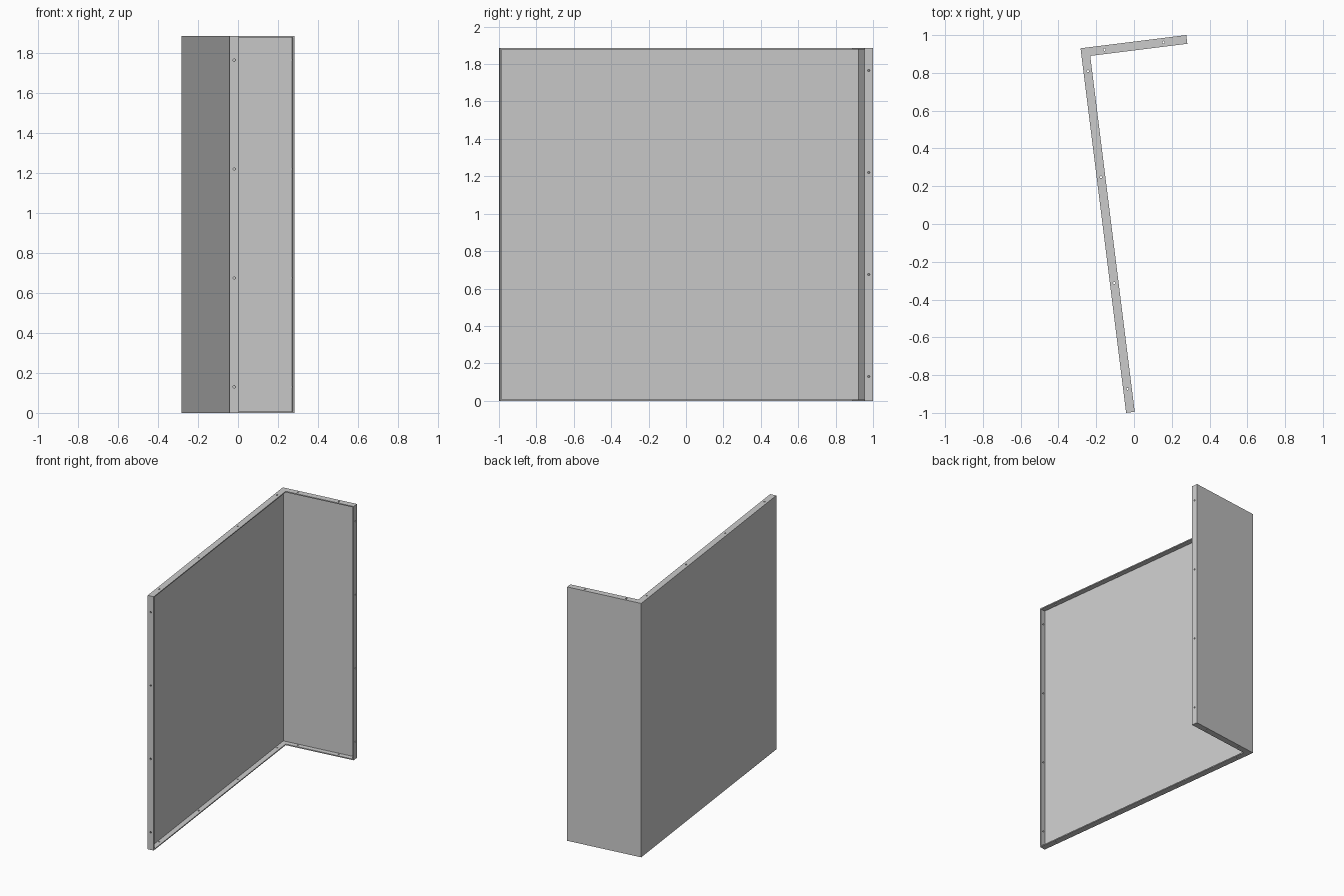
import bpy, bmesh
from math import radians
from mathutils import Matrix, Vector

if "Cube" in bpy.data.objects:
    bpy.data.objects.remove(bpy.data.objects["Cube"])

S, L, H = 0.564, 1.945, 1.885      # short leg, long leg, height
W, T = 0.046, 0.008                # flange width, sheet thickness
PLACE = Matrix.Translation((-0.283, 0.93, 0)) @ Matrix.Rotation(radians(7.125), 4, 'Z')


def finish(name, bm):
    bmesh.ops.recalc_face_normals(bm, faces=bm.faces)
    me = bpy.data.meshes.new(name)
    bm.to_mesh(me)
    bm.free()
    ob = bpy.data.objects.new(name, me)
    bpy.context.collection.objects.link(ob)
    ob.matrix_world = PLACE
    return ob


def prism(name, pts, z0, z1):
    bm = bmesh.new()
    face = bm.faces.new([bm.verts.new((x, y, z0)) for x, y in pts])
    ext = bmesh.ops.extrude_face_region(bm, geom=[face])
    verts = [v for v in ext['geom'] if isinstance(v, bmesh.types.BMVert)]
    bmesh.ops.translate(bm, verts=verts, vec=(0, 0, z1 - z0))
    return finish(name, bm)


# folded panel: full L block, hollowed from the inside to leave sheet and flanges
panel = prism("corner_panel", [(0, 0), (S, 0), (S, -W), (W, -W), (W, -L), (0, -L)], 0, H)
q = W + 0.02
cavity = prism("cavity_cutter", [(T, -T), (S - T, -T), (S - T, -q), (q, -q),
                                 (q, -L + T), (T, -L + T)], T, H - T)

# bolt holes through the flanges
bm = bmesh.new()


def hole(pos, axis):
    rot = Vector((0, 0, 1)).rotation_difference(Vector(axis)).to_matrix().to_4x4()
    bmesh.ops.create_cone(bm, cap_ends=True, segments=12, radius1=0.006, radius2=0.006,
                          depth=0.03, matrix=Matrix.Translation(pos) @ rot)


mid = W / 2
for z in (0, H):
    for i in range(4):
        hole((mid, -0.125 - i * 0.565, z), (0, 0, 1))
    for x in (0.125, S - 0.125):
        hole((x, -mid, z), (0, 0, 1))
for i in range(4):
    z = 0.13 + i * 0.545
    hole((S, -mid, z), (1, 0, 0))
    hole((mid, -L, z), (0, 1, 0))
holes = finish("hole_cutter", bm)

for cutter in (cavity, holes):
    cutter.hide_render = True
    mod = panel.modifiers.new(cutter.name, 'BOOLEAN')
    mod.operation = 'DIFFERENCE'
    mod.solver = 'EXACT'
    mod.object = cutter

# apply the cuts and remove the cutters
bpy.context.view_layer.update()
deps = bpy.context.evaluated_depsgraph_get()
result = bpy.data.meshes.new_from_object(panel.evaluated_get(deps))
panel.modifiers.clear()
panel.data = result
for cutter in (cavity, holes):
    bpy.data.objects.remove(cutter)
